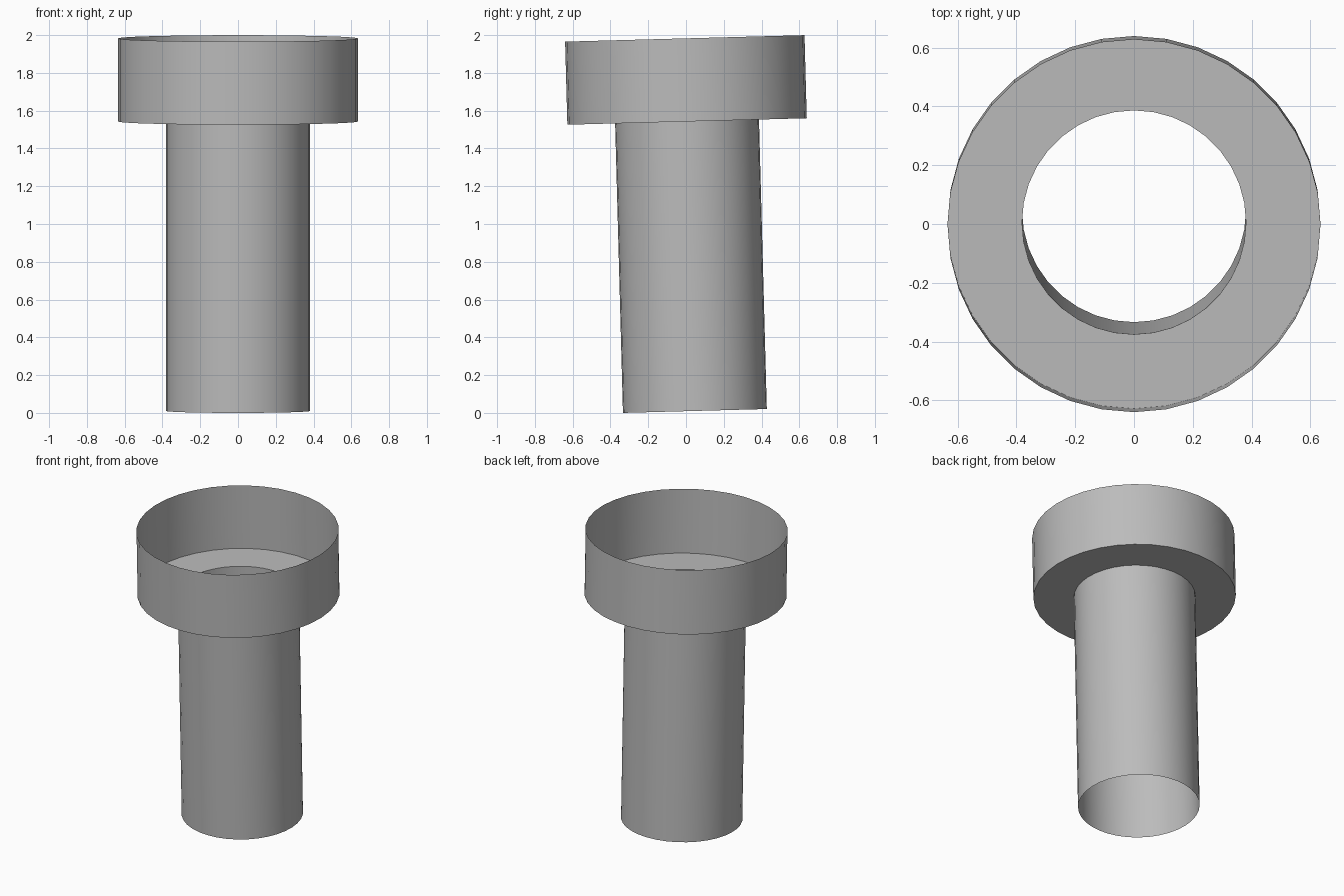
import bpy
import bmesh
from math import cos, sin, tau
from mathutils import Matrix

cube = bpy.data.objects.get("Cube")
if cube:
    bpy.data.objects.remove(cube, do_unlink=True)

SIDES = 36
TILT = 0.027

grey = bpy.data.materials.new("plain grey")
grey.use_nodes = True
colour = (0.5, 0.5, 0.5, 1)
grey.diffuse_color = colour
grey.node_tree.nodes["Principled BSDF"].inputs["Base Color"].default_value = colour

# The whole fitting leans slightly toward the front
lean = Matrix.Translation((0, 0.047, 0.0103)) @ Matrix.Rotation(TILT, 4, "X")


def revolve(name, profile):
    """Sweep an open (radius, height) profile into a thin sheet."""
    bm = bmesh.new()
    rings = [[bm.verts.new((r * cos(tau * i / SIDES), r * sin(tau * i / SIDES), z))
              for i in range(SIDES)] for r, z in profile]
    for low, high in zip(rings, rings[1:]):
        for i in range(SIDES):
            j = (i + 1) % SIDES
            bm.faces.new((low[i], low[j], high[j], high[i]))
    mesh = bpy.data.meshes.new(name)
    bm.to_mesh(mesh)
    bm.free()
    mesh.materials.append(grey)
    obj = bpy.data.objects.new(name, mesh)
    obj.matrix_world = lean
    bpy.context.collection.objects.link(obj)
    bpy.ops.object.select_all(action="DESELECT")
    obj.select_set(True)
    bpy.context.view_layer.objects.active = obj
    bpy.ops.object.shade_smooth_by_angle()


# Open pipe, flat shoulder ring and open collar
TUBE_R, COLLAR_R = 0.381, 0.634
SHOULDER_Z, RIM_Z = 1.533, 1.973
revolve("tube", [(TUBE_R, 0), (TUBE_R, SHOULDER_Z)])
revolve("shoulder", [(TUBE_R, SHOULDER_Z), (COLLAR_R, SHOULDER_Z)])
revolve("collar", [(COLLAR_R, SHOULDER_Z), (COLLAR_R, RIM_Z)])
